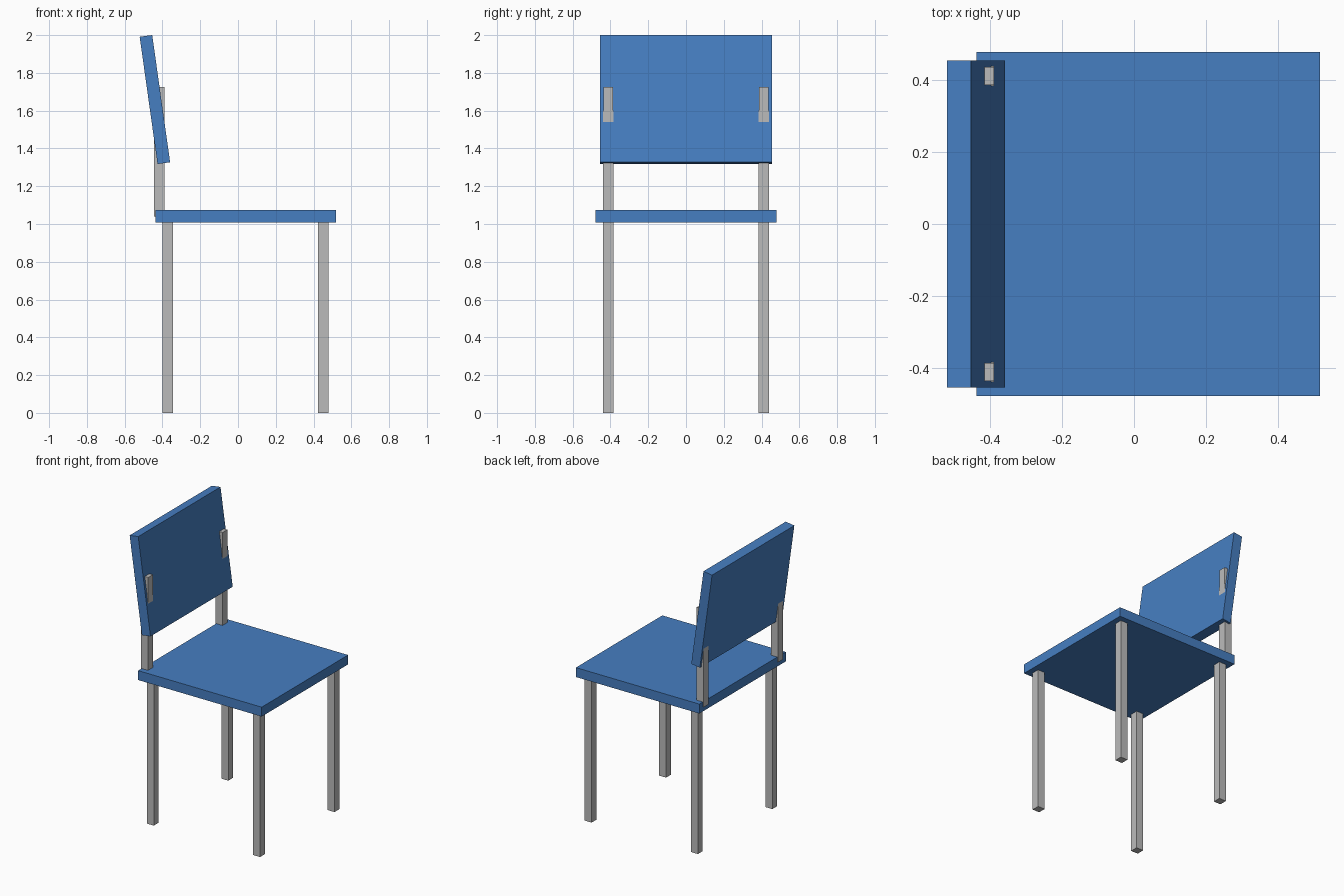
import bpy
import math

cube = bpy.data.objects.get("Cube")
if cube:
    bpy.data.objects.remove(cube, do_unlink=True)


def material(name, color):
    mat = bpy.data.materials.new(name)
    mat.use_nodes = True
    mat.diffuse_color = color
    mat.node_tree.nodes["Principled BSDF"].inputs["Base Color"].default_value = color
    return mat


def box(name, center, size, mat, tilt=0.0):
    bpy.ops.mesh.primitive_cube_add(size=1, location=center)
    obj = bpy.context.object
    obj.name = name
    obj.scale = size
    bpy.ops.object.transform_apply(location=False, rotation=False, scale=True)
    obj.rotation_euler.y = math.radians(tilt)
    obj.data.materials.append(mat)
    return obj


def upright(name, x, y, bottom, top, width):
    return box(name, (x, y, (bottom + top) / 2), (width, width, top - bottom), metal)


blue = material("blue", (0.061, 0.209, 0.535, 1))
metal = material("grey_metal", (0.5, 0.5, 0.5, 1))

# Seat panel and leaning backrest panel (the chair faces +x)
box("seat", (0.04, 0, 1.042), (0.956, 0.956, 0.066), blue)
box("backrest", (-0.44, 0, 1.659), (0.067, 0.91, 0.68), blue, tilt=-8)

# Legs and backrest posts on both sides
for side, y in (("left", 0.412), ("right", -0.412)):
    upright(f"front_leg_{side}", 0.451, y, 0, 1.02, 0.054)
    upright(f"rear_leg_{side}", -0.372, y, 0, 1.02, 0.054)
    upright(f"back_post_{side}", -0.417, y, 1.04, 1.6, 0.055)
    upright(f"post_tip_{side}", -0.415, y, 1.6, 1.725, 0.051)
